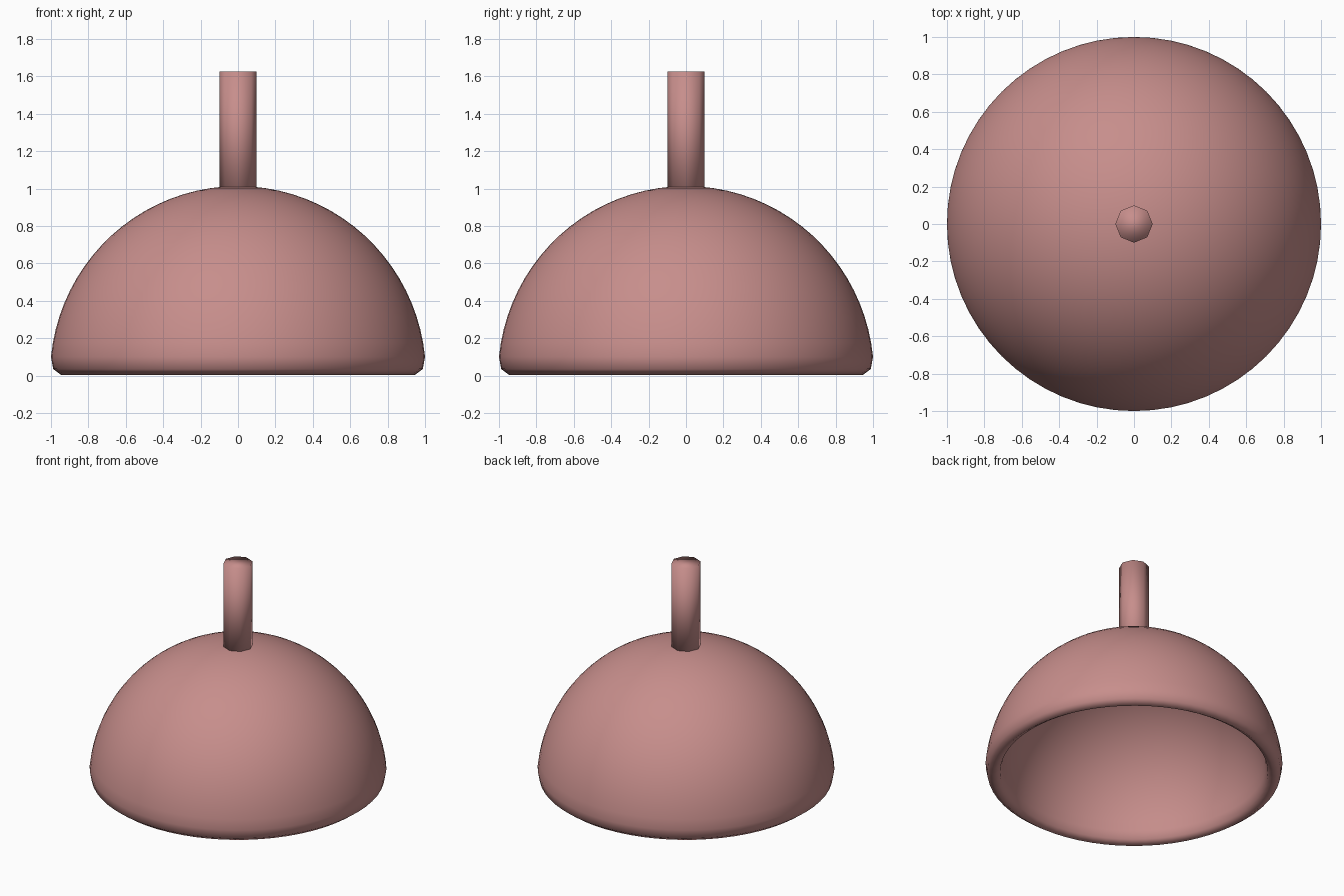
import bpy, bmesh, math

if "Cube" in bpy.data.objects:
    bpy.data.objects.remove(bpy.data.objects["Cube"])

mat = bpy.data.materials.new("dusty_rose")
mat.diffuse_color = (0.57, 0.27, 0.26, 1)
mat.use_nodes = True
mat.node_tree.nodes["Principled BSDF"].inputs["Base Color"].default_value = mat.diffuse_color


def add_object(name, bm):
    bmesh.ops.recalc_face_normals(bm, faces=bm.faces)
    for f in bm.faces:
        f.smooth = True
    mesh = bpy.data.meshes.new(name)
    bm.to_mesh(mesh)
    bm.free()
    mesh.materials.append(mat)
    obj = bpy.data.objects.new(name, mesh)
    bpy.context.collection.objects.link(obj)
    return obj


def arc(radius, height, steps=20):
    # elliptical arc from the pole down to just above the rim
    end = math.radians(84.3)
    return [(radius * math.sin(a), height * math.cos(a))
            for a in (end * i / steps for i in range(steps + 1))]


# Hollow dome: outer wall, rounded rim and inner wall, turned about z
outer = arc(1.005, 1.013)
rim = [(0.988, 0.035), (0.945, 0.003), (0.902, 0.03)]
inner = arc(0.893, 0.895)[::-1]
bm = bmesh.new()
verts = [bm.verts.new((r, 0, z)) for r, z in outer + rim + inner]
edges = [bm.edges.new(pair) for pair in zip(verts, verts[1:])]
bmesh.ops.spin(bm, geom=verts + edges, cent=(0, 0, 0), axis=(0, 0, 1),
               angle=math.tau, steps=64)
bmesh.ops.remove_doubles(bm, verts=bm.verts, dist=0.0005)
add_object("dome", bm)

# Eight-sided stem, sunk slightly into the dome
bm = bmesh.new()
bmesh.ops.create_cone(bm, cap_ends=True, segments=8, radius1=0.1,
                      radius2=0.1, depth=0.68)
stem = add_object("stem", bm)
stem.location.z = 1.285
